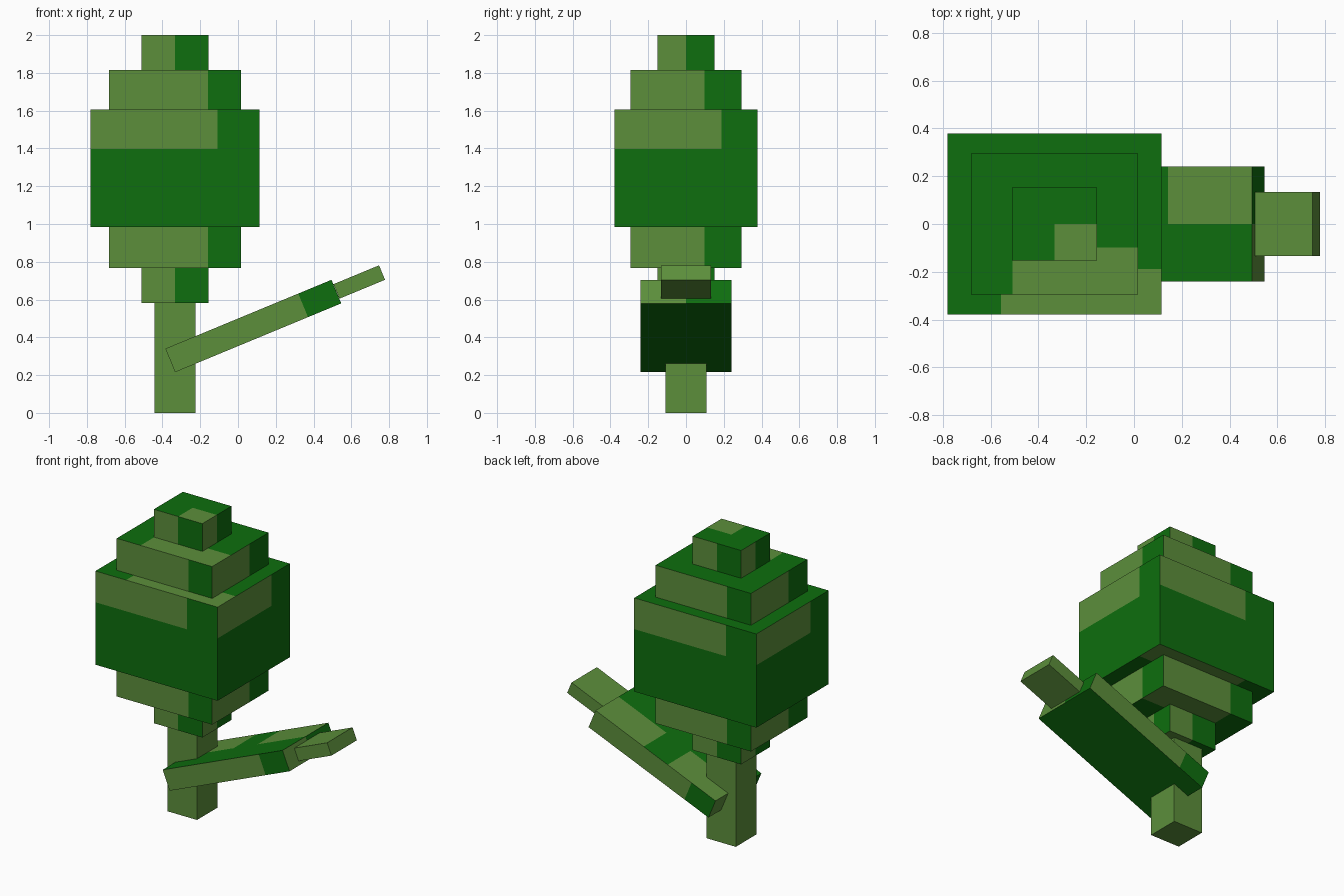
import bpy, bmesh, math
from mathutils import Vector

if "Cube" in bpy.data.objects:
    bpy.data.objects.remove(bpy.data.objects["Cube"])


def material(name, rgb):
    m = bpy.data.materials.new(name)
    m.diffuse_color = (*rgb, 1)
    m.use_nodes = True
    m.node_tree.nodes["Principled BSDF"].inputs["Base Color"].default_value = m.diffuse_color
    return m


OLIVE, GREEN = 0, 1
MATS = [material("light olive green", (0.107, 0.275, 0.044)),
        material("deep green", (0.0044, 0.156, 0.0044))]


def block(name, size, centre, rule=None, cuts=((), (), ()), tilt=0):
    """Box cut along the colour borders; rule(normal, position) picks the colour.
    Cut positions and rule positions run from -0.5 to 0.5 across the box."""
    bm = bmesh.new()
    bmesh.ops.create_cube(bm, size=1)
    for axis, places in enumerate(cuts):
        normal = Vector([float(i == axis) for i in range(3)])
        for p in places:
            bmesh.ops.bisect_plane(bm, geom=bm.verts[:] + bm.edges[:] + bm.faces[:],
                                   plane_co=normal * p, plane_no=normal)
    bm.normal_update()
    if rule:
        for f in bm.faces:
            f.material_index = rule(f.normal, f.calc_center_median())
    bmesh.ops.scale(bm, vec=size, verts=bm.verts)
    mesh = bpy.data.meshes.new(name)
    bm.to_mesh(mesh)
    bm.free()
    for m in MATS:
        mesh.materials.append(m)
    ob = bpy.data.objects.new(name, mesh)
    ob.location = centre
    ob.rotation_euler.y = -tilt
    bpy.context.collection.objects.link(ob)


def side_pos(n, c):
    """Position along a side face, left to right as seen from outside."""
    return Vector((0, 0, 1)).cross(n).dot(c)


def tier(name, width, depth, bottom, top, ux, uy, v=-0.5):
    """Bud layer: olive patch on the left of each side and in one corner of each cap."""
    def rule(n, c):
        if abs(n.z) > 0.5:
            olive = c.x > -ux and c.y * n.z < -uy
        else:
            limit = ux if abs(n.y) > 0.5 else uy
            olive = side_pos(n, c) < limit and c.z > v
        return OLIVE if olive else GREEN
    block(name, (width, depth, top - bottom), (-0.333, 0, (top + bottom) / 2), rule,
          ({ux, -ux}, {uy, -uy}, (v,) if v > -0.5 else ()))


# Stem
block("stem", (0.216, 0.216, 0.582), (-0.333, 0, 0.291))

# Stepped bud
tier("bud_base", 0.356, 0.304, 0.582, 0.768, 0, 0)
tier("bud_lower", 0.70, 0.59, 0.768, 0.984, 0.25, 1 / 6)
tier("bud_middle", 0.896, 0.756, 0.984, 1.605, 0.25, 0.25, 1 / 6)
tier("bud_upper", 0.70, 0.59, 1.605, 1.816, 0.25, 1 / 6)
tier("bud_tip", 0.356, 0.304, 1.816, 2.0, 0, 0)


# Slanted leaf
def leaf_rule(n, c):
    if n.z < -0.5:
        return GREEN
    if n.z > 0.5:
        return OLIVE if c.y > 0 and abs(c.x) > 0.1 else GREEN
    limit = 0.3 if abs(n.y) > 0.5 else 0
    return OLIVE if side_pos(n, c) < limit else GREEN


TILT = math.radians(22.5)
block("leaf", (0.952, 0.48, 0.135), (0.081, 0, 0.46), leaf_rule,
      ((-0.3, -0.1, 0.1, 0.3), (0,), ()), TILT)
block("leaf_tip", (0.261, 0.266, 0.083), (0.642, 0, 0.693), tilt=TILT)
